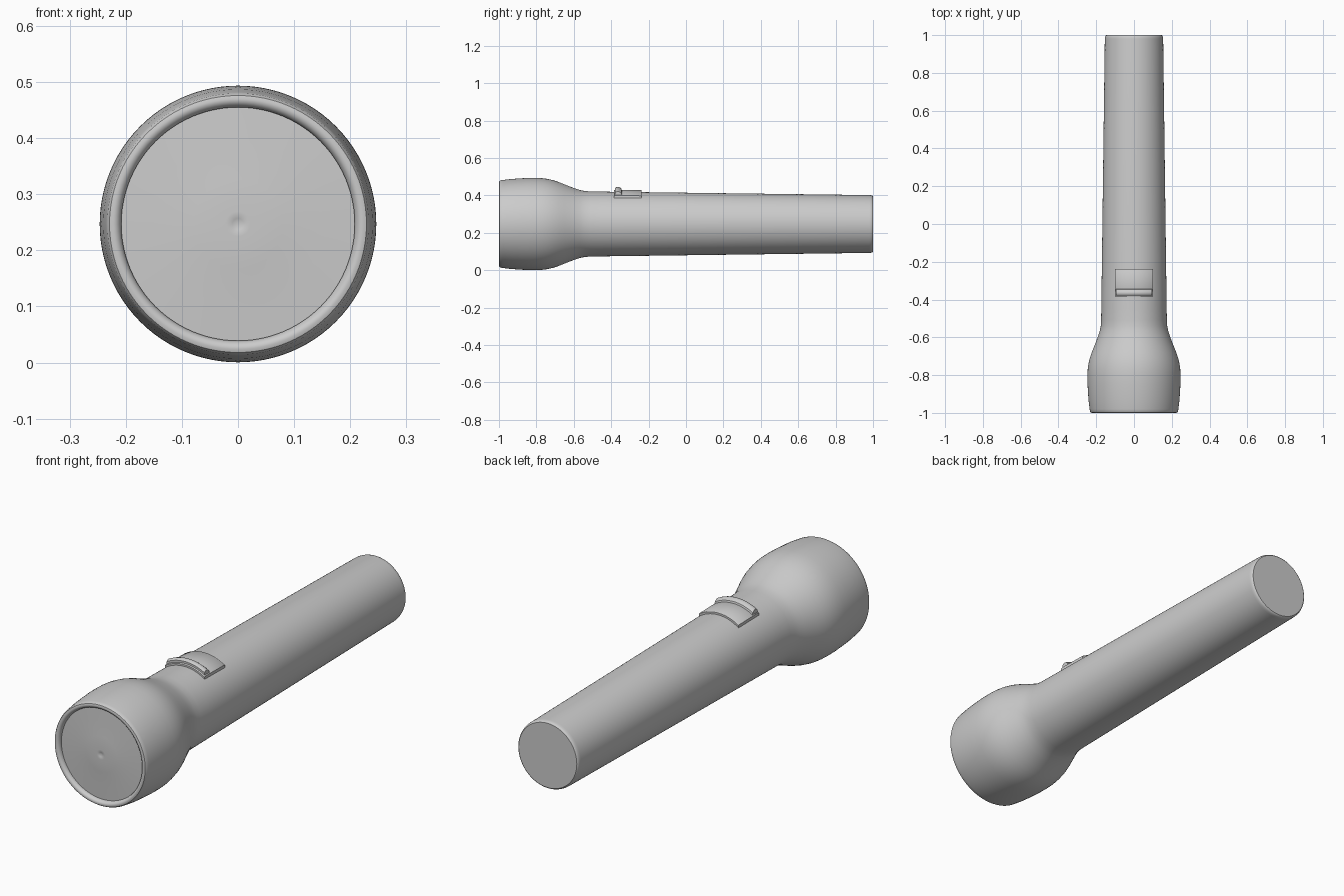
import bpy, bmesh, math

if "Cube" in bpy.data.objects:
    bpy.data.objects.remove(bpy.data.objects["Cube"])

AXIS_Z = 0.247


def finish(bm, name, angle=35):
    bmesh.ops.remove_doubles(bm, verts=bm.verts, dist=1e-5)
    bmesh.ops.recalc_face_normals(bm, faces=bm.faces)
    mesh = bpy.data.meshes.new(name)
    bm.to_mesh(mesh)
    bm.free()
    obj = bpy.data.objects.new(name, mesh)
    bpy.context.collection.objects.link(obj)
    bpy.ops.object.select_all(action='DESELECT')
    obj.select_set(True)
    bpy.context.view_layer.objects.active = obj
    bpy.ops.object.shade_smooth_by_angle(angle=math.radians(angle))
    return obj


def lathe(name, profile, steps=96):
    """Revolve (y, radius) points around the long axis."""
    bm = bmesh.new()
    verts = [bm.verts.new((r, y, AXIS_Z)) for y, r in profile]
    edges = [bm.edges.new(pair) for pair in zip(verts, verts[1:])]
    bmesh.ops.spin(bm, geom=verts + edges, cent=(0, 0, AXIS_Z), axis=(0, 1, 0),
                   angle=math.tau, steps=steps, use_merge=True)
    return finish(bm, name)


def curved_block(name, section, half_width, steps=24):
    """Sweep a closed (y, radius) section along an arc over the barrel top."""
    bm = bmesh.new()
    rings = []
    for i in range(steps + 1):
        x = half_width * (2 * i / steps - 1)
        rings.append([bm.verts.new((x, y, AXIS_Z + math.sqrt(r * r - x * x)))
                      for y, r in section])
    n = len(section)
    for a, b in zip(rings, rings[1:]):
        for k in range(n):
            bm.faces.new((a[k], a[(k + 1) % n], b[(k + 1) % n], b[k]))
    bm.faces.new(rings[0])
    bm.faces.new(rings[-1])
    return finish(bm, name)


# Barrel and flared head with a rolled front lip
lathe("body", [
    (-0.970, 0.208), (-0.985, 0.208), (-0.994, 0.211), (-0.999, 0.217),
    (-1.000, 0.223), (-0.998, 0.229), (-0.992, 0.233), (-0.980, 0.235),
    (-0.940, 0.240), (-0.900, 0.243), (-0.850, 0.246), (-0.800, 0.2465),
    (-0.770, 0.245), (-0.740, 0.241), (-0.710, 0.234), (-0.680, 0.224),
    (-0.650, 0.212), (-0.620, 0.200), (-0.590, 0.189), (-0.565, 0.181),
    (-0.540, 0.176), (-0.510, 0.174), (-0.450, 0.173), (0.980, 0.1545),
    (0.990, 0.1535), (0.997, 0.151), (1.000, 0.147), (1.000, 0.0)])

# Shallow lens with a tiny dimple in the middle
lathe("lens", [(-0.980, 0.209), (-0.983, 0.150), (-0.987, 0.080),
               (-0.992, 0.022), (-0.991, 0.010), (-0.986, 0.0)])

# Sliding switch: curved plate and rounded thumb ridge
curved_block("switch_plate", [(-0.385, 0.165), (-0.385, 0.180), (-0.380, 0.183),
                              (-0.240, 0.181), (-0.237, 0.179), (-0.237, 0.165)], 0.10)
curved_block("switch_ridge", [(-0.379, 0.178), (-0.379, 0.192), (-0.374, 0.197),
                              (-0.365, 0.199), (-0.356, 0.197), (-0.346, 0.190),
                              (-0.342, 0.178)], 0.096)
